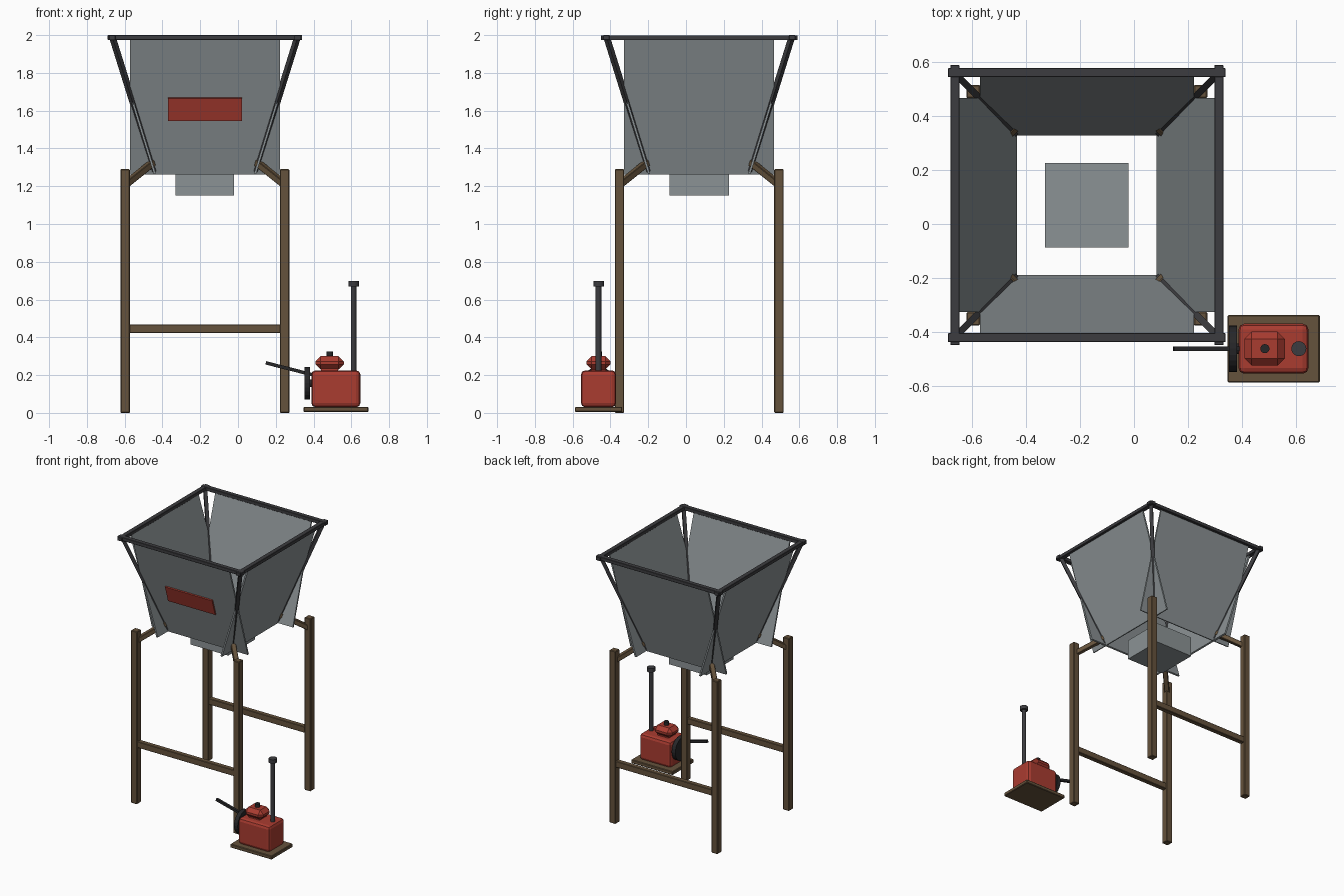
import bpy, math
from mathutils import Vector, Matrix

if "Cube" in bpy.data.objects:
    bpy.data.objects.remove(bpy.data.objects["Cube"])

CX, CY = -0.175, 0.07   # hopper centre


def mat(name, r, g, b):
    m = bpy.data.materials.new(name)
    m.diffuse_color = (r, g, b, 1)
    m.use_nodes = True
    m.node_tree.nodes["Principled BSDF"].inputs["Base Color"].default_value = m.diffuse_color
    return m


WOOD = mat("wood", 0.13, 0.085, 0.045)
IRON = mat("iron", 0.045, 0.045, 0.05)
RED = mat("red_paint", 0.40, 0.045, 0.03)
SHEET = mat("sheet_metal", 0.26, 0.29, 0.30)
BLACK = mat("black", 0.02, 0.02, 0.022)


def finish(name, m, bevel, seg=1):
    o = bpy.context.object
    o.name = name
    o.data.materials.append(m)
    if bevel:
        b = o.modifiers.new("bevel", 'BEVEL')
        b.width, b.segments = bevel, seg
    return o


def box(name, lo, hi, m, bevel=0.0, seg=1):
    lo, hi = Vector(lo), Vector(hi)
    bpy.ops.mesh.primitive_cube_add(size=1)
    bpy.context.object.data.transform(
        Matrix.Translation((lo + hi) / 2) @ Matrix.Diagonal((*(hi - lo), 1)))
    return finish(name, m, bevel, seg)


def bar(name, a, b, w, d, m, bevel=0.0):
    """Rectangular bar running from a to b."""
    a, b = Vector(a), Vector(b)
    bpy.ops.mesh.primitive_cube_add(size=1)
    o = bpy.context.object
    q = (b - a).to_track_quat('Z', 'Y').to_matrix().to_4x4()
    o.data.transform(Matrix.Translation((a + b) / 2) @ q
                     @ Matrix.Diagonal((w, d, (b - a).length, 1)))
    return finish(name, m, bevel)


def rod(name, a, b, r, m, sides=16):
    """Round bar running from a to b."""
    a, b = Vector(a), Vector(b)
    bpy.ops.mesh.primitive_cylinder_add(vertices=sides, radius=r, depth=(b - a).length)
    o = bpy.context.object
    o.data.transform(Matrix.Translation((a + b) / 2)
                     @ (b - a).to_track_quat('Z', 'Y').to_matrix().to_4x4())
    return finish(name, m, 0)


# Legs, diagonal braces and corner struts
for sx in (-1, 1):
    for sy in (-1, 1):
        def P(h, z):
            return (CX + sx * h, CY + sy * h, z)
        x, y, _ = P(0.422, 0)
        box("leg", (x - 0.025, y - 0.025, 0), (x + 0.025, y + 0.025, 1.29), WOOD, 0.004)
        bar("leg_brace", P(0.42, 1.21), P(0.27, 1.33), 0.034, 0.034, WOOD, 0.003)
        bar("corner_strut", P(0.487, 1.98), P(0.268, 1.28), 0.025, 0.025, IRON)

# Stretchers between left and right legs
for y in (CY - 0.422, CY + 0.422):
    box("stretcher", (CX - 0.40, y - 0.018, 0.422), (CX + 0.40, y + 0.018, 0.468), WOOD, 0.003)

# Rim with crossing corners
for s in (-1, 1):
    x, y = CX + s * 0.49, CY + s * 0.492
    box("rim_x", (CX - 0.515, y - 0.017, 1.974), (CX + 0.515, y + 0.017, 2.0), IRON, 0.002)
    box("rim_y", (x - 0.017, CY - 0.52, 1.973), (x + 0.017, CY + 0.52, 1.999), IRON, 0.002)

# Four flat hopper panels, tilted inward and crossing at the lower corners
TILT = math.atan2(0.22, 0.715)
SLOPE = Matrix.Translation((0, -0.375, 1.6225)) @ Matrix.Rotation(TILT, 4, 'X')
for name, k in (("front", 0), ("right", 1), ("back", 2), ("left", 3)):
    p = box(name + "_hopper_panel", (-0.397, -0.006, -0.374), (0.397, 0.006, 0.374), SHEET)
    p.data.transform(Matrix.Translation((CX, CY, 0))
                     @ Matrix.Rotation(k * math.pi / 2, 4, 'Z') @ SLOPE)

# Plain red plate on the front panel
plate = box("front_plate", (-0.195, -0.016, -0.075), (0.195, -0.004, 0.05), RED)
plate.data.transform(Matrix.Translation((CX, CY, 0)) @ SLOPE)

# Outlet box under the hopper
box("outlet_box", (CX - 0.155, CY - 0.157, 1.15), (CX + 0.155, CY + 0.157, 1.30), SHEET)

# Engine
EY = -0.463
box("engine_base", (0.347, -0.588, 0.005), (0.69, -0.338, 0.032), WOOD, 0.004)
box("engine_body", (0.388, EY - 0.093, 0.03), (0.648, EY + 0.093, 0.225), RED, 0.022, 2)
box("tank_neck", (0.44, EY - 0.04, 0.215), (0.53, EY + 0.04, 0.245), RED)
box("fuel_tank", (0.41, EY - 0.063, 0.23), (0.56, EY + 0.063, 0.30), RED, 0.027)
rod("fuel_cap", (0.486, EY, 0.295), (0.486, EY, 0.326), 0.017, BLACK)
rod("exhaust_pipe", (0.612, EY, 0.21), (0.612, EY, 0.68), 0.015, IRON)
rod("exhaust_cap", (0.612, EY, 0.668), (0.612, EY, 0.697), 0.028, IRON)
rod("flywheel", (0.352, EY, 0.157), (0.382, EY, 0.157), 0.087, BLACK, 24)
rod("axle", (0.375, EY, 0.157), (0.40, EY, 0.157), 0.02, BLACK)
bar("crank_handle", (0.147, EY, 0.265), (0.39, EY, 0.203), 0.018, 0.018, BLACK)
